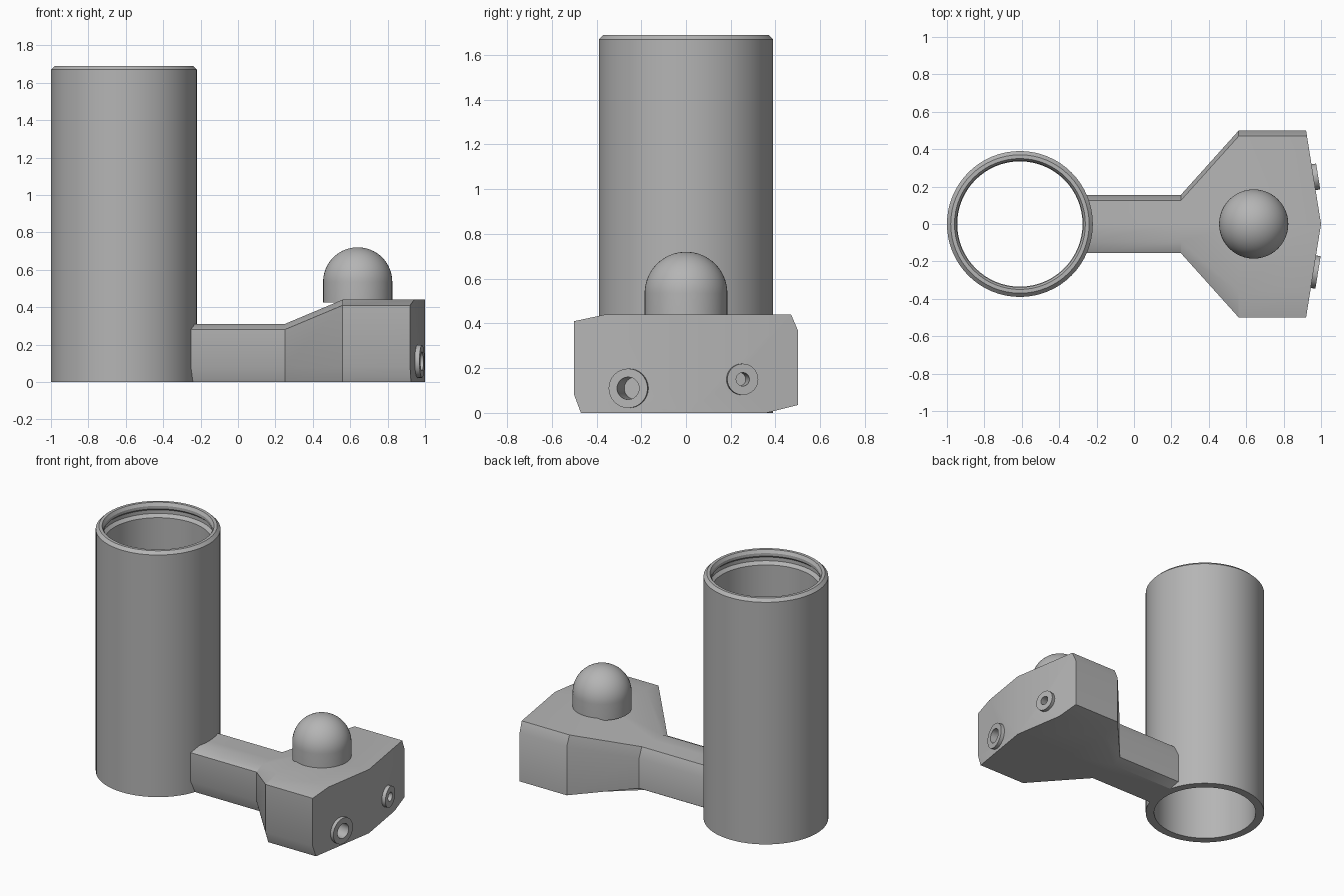
import bpy, bmesh, math
from mathutils import Vector

cube = bpy.data.objects.get("Cube")
if cube:
    bpy.data.objects.remove(cube)

grey = bpy.data.materials.new("plain_grey")
grey.use_nodes = True
colour = (0.46, 0.46, 0.46, 1)
grey.diffuse_color = colour
grey.node_tree.nodes["Principled BSDF"].inputs["Base Color"].default_value = colour


def finish(name, bm):
    bmesh.ops.recalc_face_normals(bm, faces=bm.faces[:])
    mesh = bpy.data.meshes.new(name)
    bm.to_mesh(mesh)
    bm.free()
    mesh.materials.append(grey)
    obj = bpy.data.objects.new(name, mesh)
    bpy.context.collection.objects.link(obj)
    return obj


def smooth(obj):
    bpy.ops.object.select_all(action='DESELECT')
    obj.select_set(True)
    bpy.context.view_layer.objects.active = obj
    bpy.ops.object.shade_smooth_by_angle(angle=math.radians(30))


def lathe(name, profile, steps, closed):
    """Spin an (r, z) profile around z."""
    bm = bmesh.new()
    verts = [bm.verts.new((r, 0, z)) for r, z in profile]
    pairs = list(zip(verts, verts[1:] + verts[:1]))
    if not closed:
        pairs.pop()
    edges = [bm.edges.new(p) for p in pairs]
    bmesh.ops.spin(bm, geom=verts + edges, cent=(0, 0, 0), axis=(0, 0, 1),
                   angle=2 * math.pi, steps=steps, use_duplicate=False)
    bmesh.ops.remove_doubles(bm, verts=bm.verts[:], dist=1e-4)
    return finish(name, bm)


# Open tube with chamfered rim and an inner groove
tube = lathe("tube", [(0.335, 0), (0.39, 0), (0.39, 1.67), (0.37, 1.69),
                      (0.35, 1.69), (0.338, 1.67), (0.338, 1.65), (0.355, 1.635),
                      (0.355, 1.61), (0.335, 1.59)], 64, True)
tube.location = (-0.61, 0, 0)
smooth(tube)

# Domed knob
R = 0.185
dome = [(R * math.cos(a), 0.535 + R * math.sin(a))
        for a in (math.pi / 2 * i / 16 for i in range(17))]
knob = lathe("knob", [(0, 0.425), (R, 0.425)] + dome, 48, False)
knob.location = (0.64, 0, 0)
smooth(knob)


# Arm flaring into the head: lofted sections with uneven chamfers
def section(half, top, wide):
    return [(-half + 0.03, 0), (-half, 0.08), (-half, top - 0.03), (-half + wide, top),
            (0, top), (half - 0.03, top), (half, top - 0.07), (half, 0.035),
            (half - wide, 0), (0, 0)]


bm = bmesh.new()
rings = []
for x, half, top, wide in [(-0.265, 0.155, 0.31, 0.06), (0.25, 0.155, 0.31, 0.06),
                           (0.56, 0.5, 0.44, 0.14), (None, 0.5, 0.44, 0.14)]:
    rings.append([bm.verts.new((1 - 0.16 * abs(y) if x is None else x, y, z))
                  for y, z in section(half, top, wide)])
for a, b in zip(rings, rings[1:]):
    for i in range(len(a)):
        j = (i + 1) % len(a)
        bm.faces.new((a[i], a[j], b[j], b[i]))
bm.faces.new(rings[0])
nose = rings[-1]
bm.faces.new(nose[4:])
bm.faces.new(nose[:5] + nose[9:])
body = finish("arm_and_head", bm)


# Bosses on the nose, each with a blind hole
def cylinder(name, y, z, radius, start, end):
    normal = Vector((1, math.copysign(0.16, y), 0)).normalized()
    centre = Vector((1 - 0.16 * abs(y), y, z)) + normal * (start + end) / 2
    bm = bmesh.new()
    bmesh.ops.create_cone(bm, cap_ends=True, segments=32, radius1=radius,
                          radius2=radius, depth=end - start)
    obj = finish(name, bm)
    obj.rotation_mode = 'QUATERNION'
    obj.rotation_quaternion = normal.to_track_quat('Z', 'Y')
    obj.location = centre
    return obj


def cut(obj, cutter):
    mod = obj.modifiers.new("hole", 'BOOLEAN')
    mod.operation = 'DIFFERENCE'
    mod.solver = 'EXACT'
    mod.object = cutter
    bpy.context.view_layer.objects.active = obj
    bpy.ops.object.modifier_apply(modifier=mod.name)


for side, y, z, outer, inner, depth in [("right", -0.255, 0.11, 0.088, 0.05, 0.18),
                                        ("left", 0.25, 0.15, 0.07, 0.03, 0.08)]:
    boss = cylinder(side + "_boss", y, z, outer, -0.01, 0.025)
    cutter = cylinder(side + "_hole_cutter", y, z, inner, -depth, 0.06)
    bpy.context.view_layer.update()
    cut(body, cutter)
    cut(boss, cutter)
    bpy.data.objects.remove(cutter)
    smooth(boss)
smooth(body)
